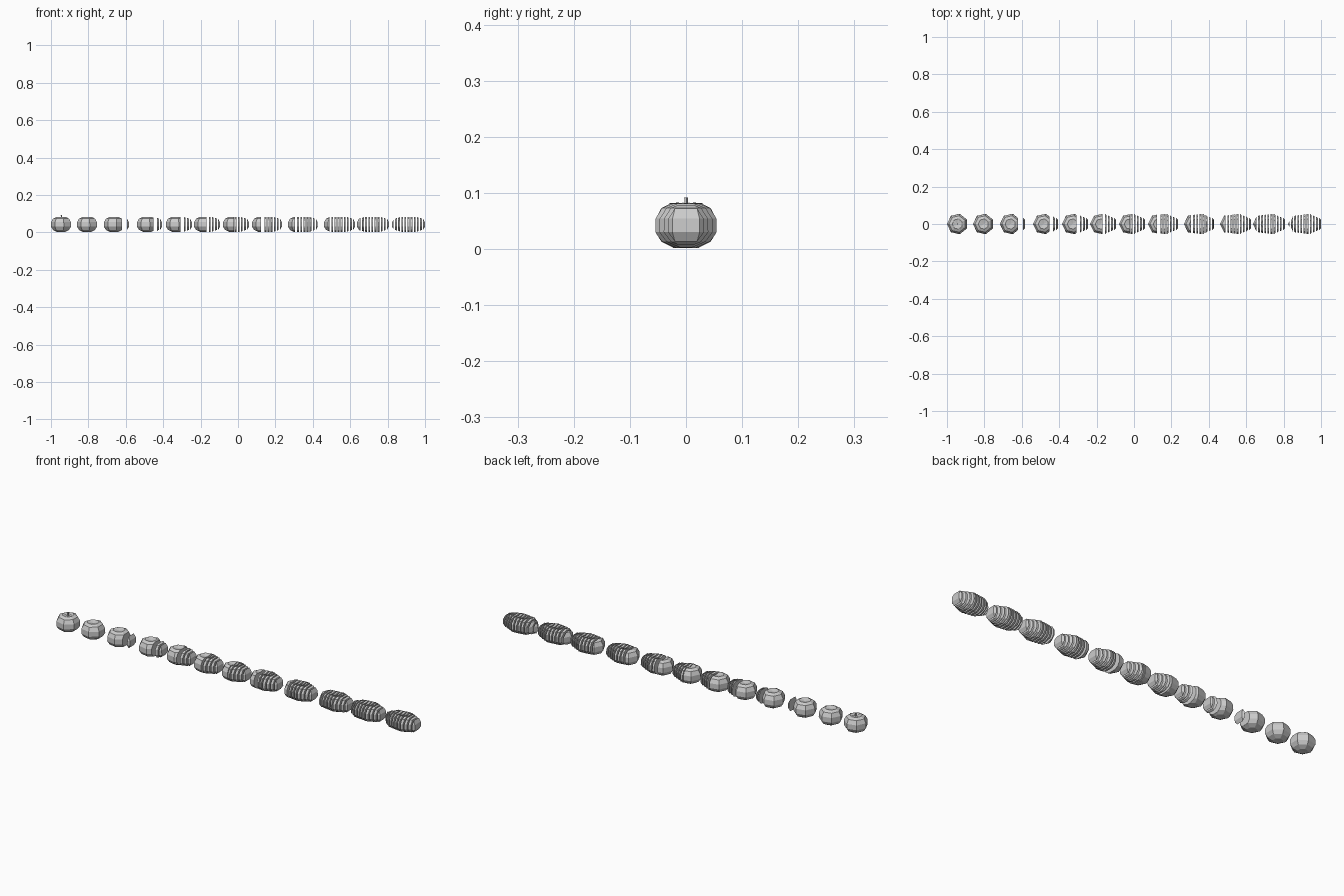
import bpy, bmesh, math
from mathutils import Vector

if "Cube" in bpy.data.objects:
    bpy.data.objects.remove(bpy.data.objects["Cube"])

SIDES, PIECES, GAP = 7, 11, 0.007
PROFILE = [(.023, .002), (.045, .013), (.056, .030), (.0555, .054), (.045, .073), (.028, .081)]
XMIN, XMAX = -.056, .056 * math.cos(math.pi / SIDES)
STEP = (XMAX - XMIN) / PIECES


def make_object(name, bm, x):
    bmesh.ops.recalc_face_normals(bm, faces=bm.faces)
    me = bpy.data.meshes.new(name)
    bm.to_mesh(me)
    bm.free()
    ob = bpy.data.objects.new(name, me)
    ob.location.x = x
    bpy.context.collection.objects.link(ob)
    return ob


# Seven-sided fruit with a dimpled crown
def fruit():
    bm = bmesh.new()
    rings = []
    for r, z in PROFILE:
        rings.append([bm.verts.new((r * math.cos((2 * i + 1) * math.pi / SIDES),
                                    r * math.sin((2 * i + 1) * math.pi / SIDES), z))
                      for i in range(SIDES)])
    for a, b in zip(rings, rings[1:]):
        for i in range(SIDES):
            j = (i + 1) % SIDES
            bm.faces.new((a[i], a[j], b[j], b[i]))
    for ring, z in ((rings[0], .003), (rings[-1], .075)):
        centre = bm.verts.new((0, 0, z))
        for i in range(SIDES):
            bm.faces.new((ring[i], ring[(i + 1) % SIDES], centre))
    return bm


# Keep only the part of the fruit between two upright planes, with closed cuts
def cut(bm, x, keep_left):
    geom = bm.verts[:] + bm.edges[:] + bm.faces[:]
    bmesh.ops.bisect_plane(bm, geom=geom, dist=1e-6, plane_co=(x, 0, 0), plane_no=(1, 0, 0),
                           clear_outer=keep_left, clear_inner=not keep_left)
    edges = [e for e in bm.edges if e.is_boundary]
    bmesh.ops.holes_fill(bm, edges=edges, sides=0)


def piece(name, lo, hi, x):
    bm = fruit()
    if hi < PIECES:
        cut(bm, XMIN + hi * STEP, True)
    if lo > 0:
        cut(bm, XMIN + lo * STEP, False)
    make_object(name, bm, x)


# Row of fruit, each with one more slice taken from its right side
STARTS = [-1, -.861, -.717, -.540, -.385, -.235, -.080, .075, .267, .460, .636, .823]
BODY_GAPS = [0, 0, .027, .020, .018, .011, .004, .018, .011, .010, .008, .007]
for k, (start, gap) in enumerate(zip(STARTS, BODY_GAPS)):
    slices = max(0, k - 1)
    body = PIECES - slices
    x = start - XMIN
    piece(f"fruit_{k + 1}_body", 0, body, x)
    for s in range(slices):
        piece(f"fruit_{k + 1}_slice_{s + 1}", body + s, body + s + 1, x + gap + s * GAP)

# Stalk and leaf star on the whole fruit
x0 = STARTS[0] - XMIN
bm = bmesh.new()
bmesh.ops.create_cone(bm, cap_ends=True, segments=5, radius1=.003, radius2=.004, depth=.017)
bmesh.ops.translate(bm, verts=bm.verts, vec=(0, 0, .0835))
make_object("stalk", bm, x0)

bm = bmesh.new()
for i in range(5):
    a = i * math.tau / 5
    pts = [(0, 0, .078), (.015, -.005, .0825), (.032, 0, .0815), (.015, .005, .0825)]
    bm.faces.new([bm.verts.new((px * math.cos(a) - py * math.sin(a),
                                px * math.sin(a) + py * math.cos(a), pz)) for px, py, pz in pts])
make_object("leaf_star", bm, x0)
